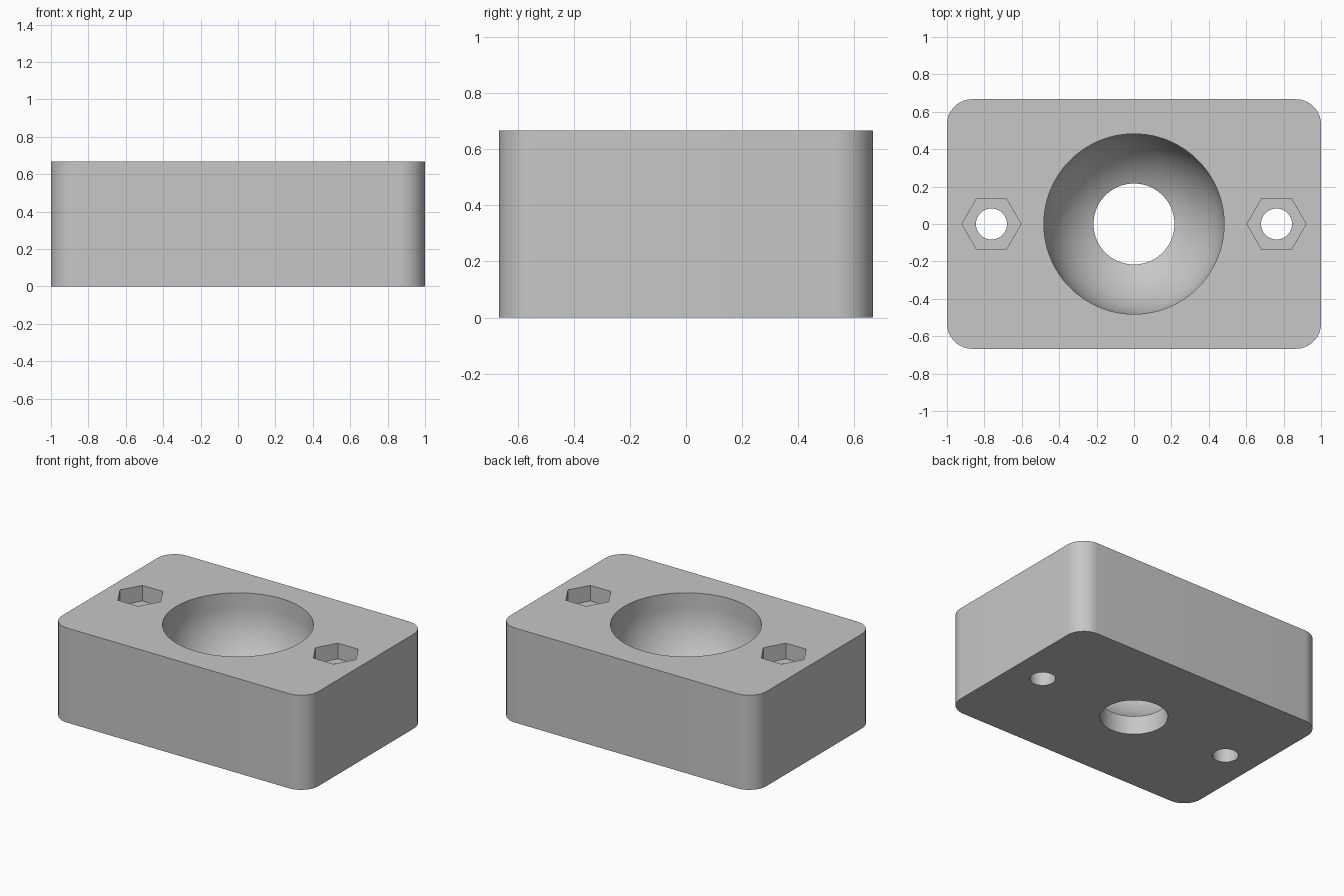
import bpy, bmesh
from math import sin, cos, pi, asin, tau

cube = bpy.data.objects.get("Cube")
if cube:
    bpy.data.objects.remove(cube, do_unlink=True)

HALF_X, HALF_Y, HEIGHT, CORNER = 1.0, 0.667, 0.667, 0.135
BOWL_R, HOLE_R, LEDGE_Z = 0.482, 0.2165, 0.132
SCREW_X, SCREW_R, NUT_R, NUT_DEPTH = 0.762, 0.083, 0.158, 0.11

grey = bpy.data.materials.new("plain grey")
grey.use_nodes = True
grey.diffuse_color = (0.57, 0.57, 0.57, 1)
grey.node_tree.nodes["Principled BSDF"].inputs["Base Color"].default_value = grey.diffuse_color


def finish(name, bm):
    bmesh.ops.recalc_face_normals(bm, faces=bm.faces)
    mesh = bpy.data.meshes.new(name)
    bm.to_mesh(mesh)
    bm.free()
    mesh.materials.append(grey)
    obj = bpy.data.objects.new(name, mesh)
    bpy.context.collection.objects.link(obj)
    return obj


def prism(name, outline, z0, z1):
    """Extrude a flat outline from z0 up to z1."""
    bm = bmesh.new()
    face = bm.faces.new([bm.verts.new((x, y, z0)) for x, y in outline])
    top = bmesh.ops.extrude_face_region(bm, geom=[face])["geom"]
    bmesh.ops.translate(bm, vec=(0, 0, z1 - z0),
                        verts=[v for v in top if isinstance(v, bmesh.types.BMVert)])
    return finish(name, bm)


def ring(x, radius, sides):
    return [(x + radius * cos(tau * i / sides), radius * sin(tau * i / sides))
            for i in range(sides)]


def lathe(name, profile, steps):
    """Revolve an (r, z) profile whose ends lie on the z axis."""
    bm = bmesh.new()
    verts = [bm.verts.new((r, 0, z)) for r, z in profile]
    edges = [bm.edges.new(pair) for pair in zip(verts, verts[1:])]
    bmesh.ops.spin(bm, geom=verts + edges, axis=(0, 0, 1), cent=(0, 0, 0),
                   angle=tau, steps=steps)
    bmesh.ops.remove_doubles(bm, verts=bm.verts, dist=1e-5)
    return finish(name, bm)


# Block with rounded vertical corners
outline = []
for quarter, (sx, sy) in enumerate([(1, 1), (-1, 1), (-1, -1), (1, -1)]):
    for i in range(17):
        a = (quarter + i / 16) * pi / 2
        outline.append((sx * (HALF_X - CORNER) + CORNER * cos(a),
                        sy * (HALF_Y - CORNER) + CORNER * sin(a)))
block = prism("mounting_block", outline, 0, HEIGHT)

# Round-bottomed socket that opens into a through hole
start = asin(HOLE_R / BOWL_R)
centre_z = LEDGE_Z + BOWL_R * cos(start)
arc = [start + (pi / 2 - start) * i / 24 for i in range(25)]
profile = [(0, -0.1), (HOLE_R, -0.1)]
profile += [(BOWL_R * sin(a), centre_z - BOWL_R * cos(a)) for a in arc]
profile += [(BOWL_R, HEIGHT + 0.1), (0, HEIGHT + 0.1)]
cutters = [lathe("socket_cutter", profile, 96)]

# Screw holes with hexagonal nut pockets
for x in (-SCREW_X, SCREW_X):
    cutters.append(prism("nut_cutter", ring(x, NUT_R, 6), HEIGHT - NUT_DEPTH, HEIGHT + 0.1))
    cutters.append(prism("screw_cutter", ring(x, SCREW_R, 48), -0.1, HEIGHT + 0.1))

# Cut everything out of the block, then drop the cutters
bpy.context.view_layer.objects.active = block
block.select_set(True)
for cutter in cutters:
    cutter.hide_render = True
    cut = block.modifiers.new("cut", 'BOOLEAN')
    cut.operation, cut.solver, cut.object = 'DIFFERENCE', 'EXACT', cutter
    bpy.ops.object.modifier_apply(modifier=cut.name)
    bpy.data.objects.remove(cutter, do_unlink=True)

bpy.ops.object.shade_smooth_by_angle(angle=pi / 6)
